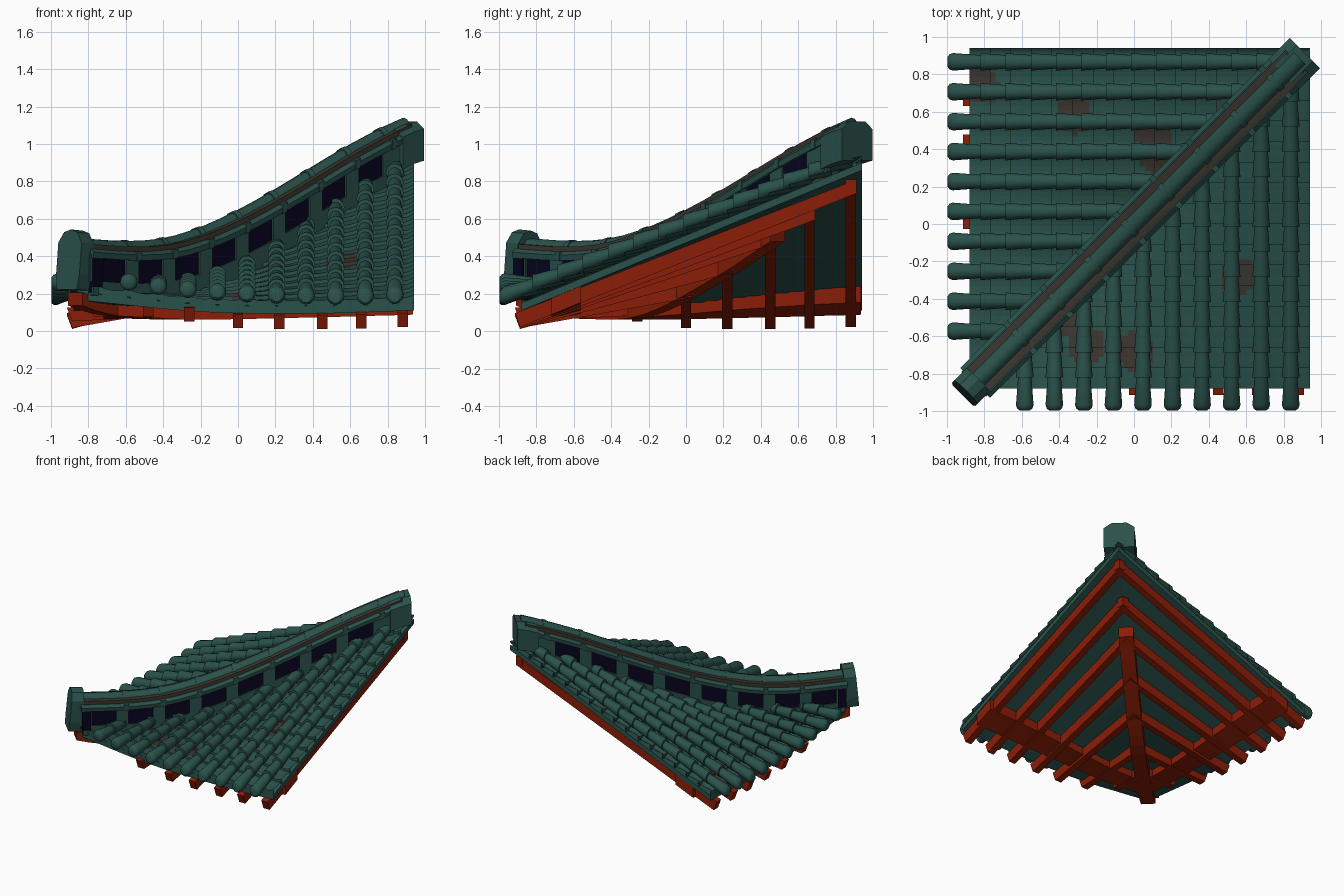
import bpy, bmesh, math
from mathutils import Vector

if "Cube" in bpy.data.objects:
    bpy.data.objects.remove(bpy.data.objects["Cube"])

def material(name, rgb):
    m = bpy.data.materials.new(name)
    m.diffuse_color = (*rgb, 1)
    m.use_nodes = True
    m.node_tree.nodes["Principled BSDF"].inputs["Base Color"].default_value = m.diffuse_color
    return m

GREEN = material("green glaze", (0.023, 0.083, 0.07))
RED = material("red timber", (0.26, 0.013, 0.002))
NAVY = material("navy panel", (0.002, 0.001, 0.014))
BROWN = material("brown mortar", (0.045, 0.037, 0.029))

def curve(pts):
    """Smooth interpolation through a few (position, height) points."""
    n = len(pts)
    slope = []
    for i in range(n):
        a, b = pts[max(i - 1, 0)], pts[min(i + 1, n - 1)]
        slope.append((b[1] - a[1]) / (b[0] - a[0]))
    def f(x):
        i = 0
        while i < n - 2 and x > pts[i + 1][0]:
            i += 1
        (x0, y0), (x1, y1) = pts[i], pts[i + 1]
        h = x1 - x0
        s = (x - x0) / h
        if s < 0:
            return y0 + slope[i] * (x - x0)
        if s > 1:
            return y1 + slope[i + 1] * (x - x1)
        return ((2*s**3 - 3*s*s + 1) * y0 + (s**3 - 2*s*s + s) * h * slope[i]
                + (3*s*s - 2*s**3) * y1 + (s**3 - s*s) * h * slope[i + 1])
    return f

# Height along the eave, along the hip diagonal, and along the ridge top
EAVE = curve([(-.88, .24), (-.6, .21), (-.3, .18), (0, .165), (.5, .165), (.94, .18)])
HIP = curve([(-.88, .24), (-.7, .21), (-.5, .205), (-.26, .225), (-.1, .275), (.05, .34), (.2, .435),
             (.38, .555), (.55, .675), (.7, .78), (.85, .875), (.94, .93)])
RIDGE = curve([(-.85, .5), (-.6, .485), (-.4, .5), (-.2, .56), (0, .65), (.2, .76),
               (.4, .88), (.6, 1.0), (.86, 1.135), (.91, 1.15)])

def roof(x, y):
    x = max(x, -.86)
    return EAVE(x) + (HIP(x) - EAVE(x)) * (y + .88) / (x + .88)

def finish(name, bm, mats, smooth=False):
    bmesh.ops.recalc_face_normals(bm, faces=bm.faces)
    me = bpy.data.meshes.new(name)
    bm.to_mesh(me)
    bm.free()
    for m in mats:
        me.materials.append(m)
    if smooth:
        for p in me.polygons:
            p.use_smooth = True
        me.set_sharp_from_angle(angle=math.radians(40))
    ob = bpy.data.objects.new(name, me)
    bpy.context.collection.objects.link(ob)
    return ob

def loft(bm, rings):
    """Skin closed rings of points and cap both ends."""
    vs = [[bm.verts.new(p) for p in r] for r in rings]
    n = len(vs[0])
    for a, b in zip(vs, vs[1:]):
        for i in range(n):
            bm.faces.new((a[i], a[(i + 1) % n], b[(i + 1) % n], b[i]))
    bm.faces.new(vs[0][::-1])
    bm.faces.new(vs[-1])

def spread(a, b, n):
    return [a + (b - a) * i / n for i in range(n + 1)]

def sweep(name, spans, section, mat, smooth=False, steps=20, lean=0):
    """Run a (sideways, height) section along the diagonal for each span."""
    bm = bmesh.new()
    q = math.sqrt(2)
    for a, b in spans:
        loft(bm, [[(t + lean * (z - .38) + u / q, t + lean * (z - .38) - u / q, z) for u, z in section(t)]
                  for t in spread(a, b, steps)])
    return finish(name, bm, [mat], smooth)

def rect(w, lo, hi):
    return lambda t: [(-w, lo(t)), (w, lo(t)), (w, hi(t)), (-w, hi(t))]

def disc(r, drop):
    return lambda t: [(r * math.cos(k * math.pi / 6), RIDGE(t) - drop + r * math.sin(k * math.pi / 6))
                      for k in range(12)]

STAINS = [(-.82, .74), (-.32, .58), (.1, .48), (-.25, -.65), (.56, -.28), (0, -.68), (-.36, -.5), (.12, .36)]

def build_slope(side, first, pitch, swap):
    P = (lambda x, y, z: Vector((y, x, z))) if swap else (lambda x, y, z: Vector((x, y, z)))
    cols = [first + pitch * i for i in range(10)]

    # Roof deck under the tiles
    bm = bmesh.new()
    rings = []
    for x in spread(-.86, .94, 24):
        rings.append([P(x, -.88, roof(x, -.88) - .03), P(x, x, roof(x, x) - .03),
                      P(x, x, roof(x, x) - .07), P(x, -.88, roof(x, -.88) - .07)])
    loft(bm, rings)
    finish(side + "_deck", bm, [GREEN])

    # Lapped, dished pan tiles between the round tiles
    bm = bmesh.new()
    edges = [-.86, first - pitch] + cols + [.94]
    for a, b in zip(edges, edges[1:]):
        for j in range(17):
            y0, y1 = -.88 + j * .11, -.88 + j * .11 + .12
            if y0 > b - .02:
                continue
            rows = []
            for y, lift in ((y0, -.025), (y0, .016), (y0 + .03, .011), (y0 + .06, .005), (y0 + .09, 0), (y1, -.006)):
                row = []
                for k in range(7):
                    x = a + (b - a) * k / 6
                    yy = min(y, x + .03, .94)
                    dish = .016 * (1 - (k / 3 - 1) ** 2)
                    row.append(bm.verts.new(P(x, yy, roof(x, yy) + lift - dish)))
                rows.append(row)
            for r, s in zip(rows, rows[1:]):
                for k in range(6):
                    f = bm.faces.new((r[k], r[k + 1], s[k + 1], s[k]))
                    c = f.calc_center_median()
                    if any(math.hypot(c.x - q[0], c.y - q[1]) < .1 for q in STAINS):
                        f.material_index = 1
    finish(side + "_pan_tiles", bm, [GREEN, BROWN])

    # Round cover tiles, each tapering into the next
    bm = bmesh.new()
    def ring(x, y, r, up=.052):
        c = roof(x, y) + up
        return [P(x + r * math.cos(k * math.pi / 6), y, c + r * math.sin(k * math.pi / 6)) for k in range(12)]
    for x in cols:
        loft(bm, [ring(x, -.996, .028), ring(x, -.986, .041), ring(x, -.968, .047), ring(x, -.81, .035, .045)])
        y = -.82
        while y < x - .06:
            e = min(y + .145, x - .03)
            loft(bm, [ring(x, y, .047, .054), ring(x, e, .035, .045)])
            y += .134
    finish(side + "_cover_tiles", bm, [GREEN], True)

    # Rafters with square-cut stubs past the eave beam
    bm = bmesh.new()
    for x in (-.48, -.26, 0, .22, .45, .66, .88):
        end = min(x + .03, .92)
        start = -.915 if x > -.4 else -.8
        sag = .028 if x > .5 else 0
        rise = -.02 if x < -.2 else 0
        loft(bm, [[P(x + dx, y + cut * (dz > .1), roof(x, y) - dz - low) for dx, dz in
                   ((-.028, .068), (.028, .068), (.028, .142), (-.028, .142))]
                  for y, cut, low in ((start, .028, rise), (end, 0, sag))])
    finish(side + "_rafters", bm, [RED])

    # Eave beam
    bm = bmesh.new()
    rings = []
    for x in spread(-.68, .935, 20):
        yi = min(-.56, x + .01)
        low = .128 + .03 * max(0, min(1, x / .9))
        rings.append([P(x, -.72, roof(x, -.72) - .07), P(x, yi, roof(x, yi) - .07),
                      P(x, yi, roof(x, yi) - low), P(x, -.72, roof(x, -.72) - low)])
    loft(bm, rings)
    finish(side + "_eave_beam", bm, [RED])

build_slope("front", -.584, .158, False)
build_slope("left", -.573, .16, True)

# Hip beam under the corner, sweeping up at its tip
beam_top = curve([(-.88, .21), (-.75, .17), (-.5, .145), (-.2, .165), (.2, .37), (.49, .565)])
beam_low = curve([(-.88, .14), (-.75, .095), (-.5, .065), (-.2, .085), (.2, .29), (.49, .48)])
sweep("hip_beam", [(-.87, .49)], rect(.055, beam_low, beam_top), RED)

# Ridge: dark core, lower rail, posts between the panels
R = lambda d: (lambda t: RIDGE(t) - d)
sweep("ridge_panels", [(-.84, .8)], rect(.083, lambda t: HIP(t) - .03, R(.09)), NAVY)
sweep("ridge_lower_rail", [(-.84, .82)], rect(.094, lambda t: HIP(t) - .04, R(.23)), GREEN)
posts = [(-.825 + .196 * i - .033, -.825 + .196 * i + .033) for i in range(8)] + [(.71, .84)]
sweep("ridge_posts", posts, rect(.094, R(.234), R(.09)), GREEN, steps=2)

# Ridge cap, mortar bed, top tube and joint rings
sweep("ridge_cap", [(-.85, .88)], lambda t: [(u, RIDGE(t) - d) for u, d in (
    (-.108, .108), (.108, .108), (.112, .078), (.09, .06), (-.09, .06), (-.112, .078))], GREEN)
sweep("ridge_mortar", [(-.85, .87)], rect(.084, R(.075), R(.034)), BROWN)
sweep("ridge_tube", [(-.86, .885)], disc(.049, .052), GREEN, True)
rings = [(-.62 + .195 * i, -.597 + .195 * i) for i in range(8)]
sweep("ridge_joint_rings", rings, disc(.057, .054), GREEN, True, 2)
sweep("ridge_cap_joints", rings, rect(.115, R(.11), R(.06)), GREEN, steps=1)

# Solid block at the upper end of the ridge
sweep("ridge_upper_block", [(.8, .914)], lambda t: [(u, RIDGE(t) - d) for u, d in (
    (-.115, .24), (.115, .24), (.115, .07), (.06, .03), (-.06, .03), (-.115, .07))], GREEN, steps=2)

# Lower end plate with a peaked top, and dark collar behind it
sweep("ridge_end_plate", [(-.905, -.84)], lambda t: [(u, z - (t + .87) * .1) for u, z in (
    (-.075, .22), (.075, .22), (.088, .3), (.088, .47), (.05, .525), (0, .54),
    (-.05, .525), (-.088, .47), (-.088, .3))], GREEN, steps=1, lean=.07)
sweep("ridge_end_collar", [(-.845, -.8)], rect(.108, lambda t: .235, lambda t: .39), NAVY, steps=1)
